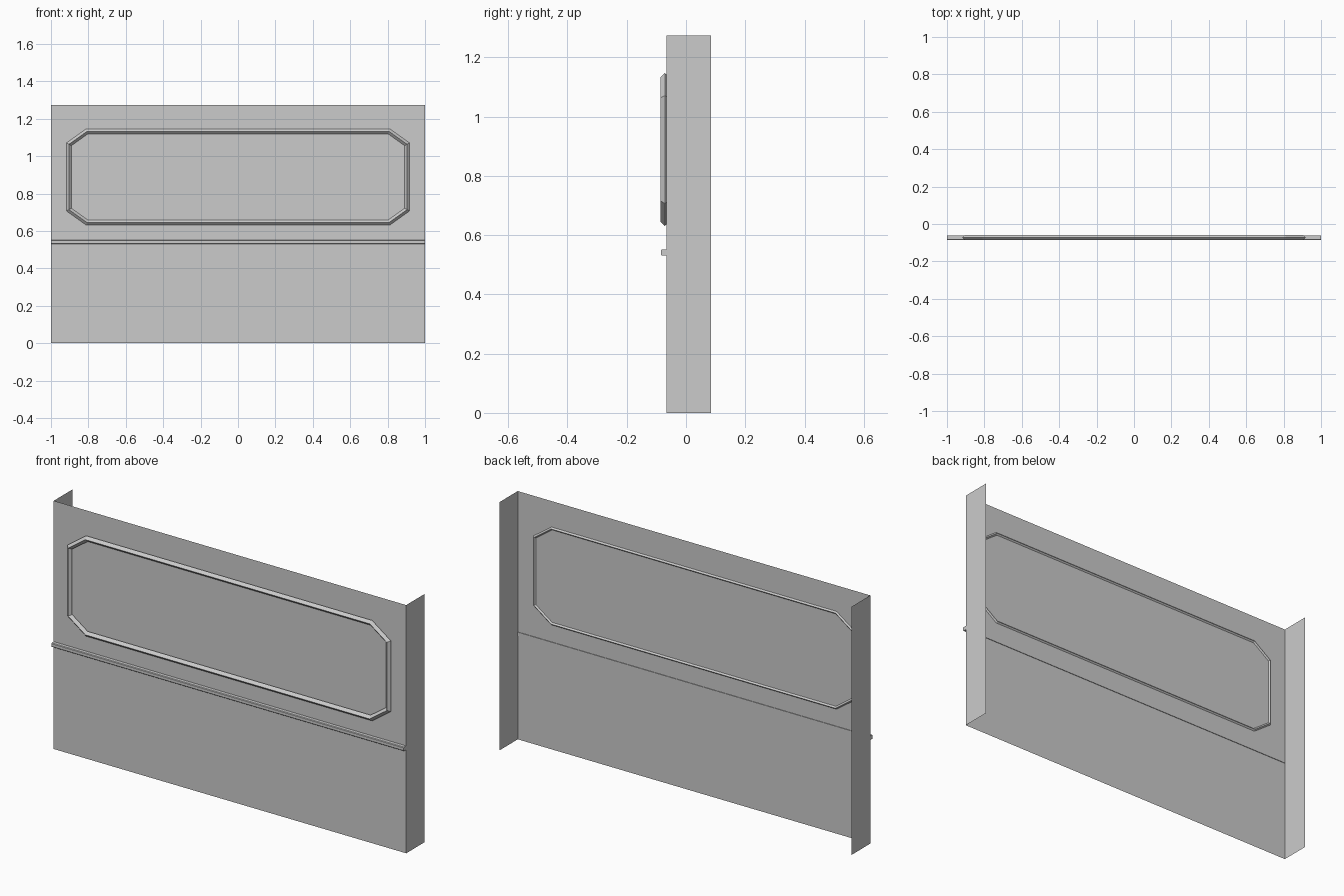
import bpy, bmesh
from mathutils import Vector

if "Cube" in bpy.data.objects:
    bpy.data.objects.remove(bpy.data.objects["Cube"])

HEIGHT = 1.273
FRONT, BACK = -0.065, 0.085


def add_object(name, bm):
    mesh = bpy.data.meshes.new(name)
    bm.to_mesh(mesh)
    bm.free()
    obj = bpy.data.objects.new(name, mesh)
    bpy.context.collection.objects.link(obj)
    return obj


# Wall panel: thin U-shaped sheet, open at the back, top and bottom
bm = bmesh.new()
path = [(-1, BACK), (-1, FRONT), (1, FRONT), (1, BACK)]
low = [bm.verts.new((x, y, 0)) for x, y in path]
high = [bm.verts.new((x, y, HEIGHT)) for x, y in path]
for i in range(3):
    bm.faces.new((low[i], low[i + 1], high[i + 1], high[i]))
add_object("wall_panel", bm)

# Chair rail: slim bar across the full width with eased front edges
bm = bmesh.new()
bmesh.ops.create_cube(bm, size=1)
for v in bm.verts:
    v.co = Vector((v.co.x * 2, -0.0735 + v.co.y * 0.023, 0.541 + v.co.z * 0.02))
front_edges = [e for e in bm.edges
               if all(v.co.y < -0.08 for v in e.verts)
               and abs(e.verts[0].co.x - e.verts[1].co.x) > 1]
bmesh.ops.bevel(bm, geom=front_edges, offset=0.003, segments=1,
                affect='EDGES', profile=0.5)
add_object("chair_rail", bm)

# Moulding frame: diamond section swept round a rectangle with cut corners
quarter = [(0.904, 0.1745), (0.807, 0.244)]
outline = [Vector(p) for p in quarter]
outline += [Vector((-x, z)) for x, z in reversed(quarter)]
outline += [-p for p in outline]
R, MID_Y, MID_Z = 0.0137, -0.0717, 0.889
bm = bmesh.new()
rings = []
n = len(outline)
for i, p in enumerate(outline):
    a = (p - outline[i - 1]).normalized()
    b = (outline[(i + 1) % n] - p).normalized()
    na, nb = Vector((a.y, -a.x)), Vector((b.y, -b.x))
    mitre = (na + nb) / (1 + na.dot(nb))
    ring = []
    for out, depth in [(R, 0), (0, -R), (-R, 0), (0, R)]:
        q = p + mitre * out
        ring.append(bm.verts.new((q.x, MID_Y + depth, MID_Z + q.y)))
    rings.append(ring)
for i in range(n):
    r, s = rings[i], rings[(i + 1) % n]
    for j in range(4):
        k = (j + 1) % 4
        bm.faces.new((r[j], s[j], s[k], r[k]))
bmesh.ops.recalc_face_normals(bm, faces=bm.faces)
add_object("moulding_frame", bm)
